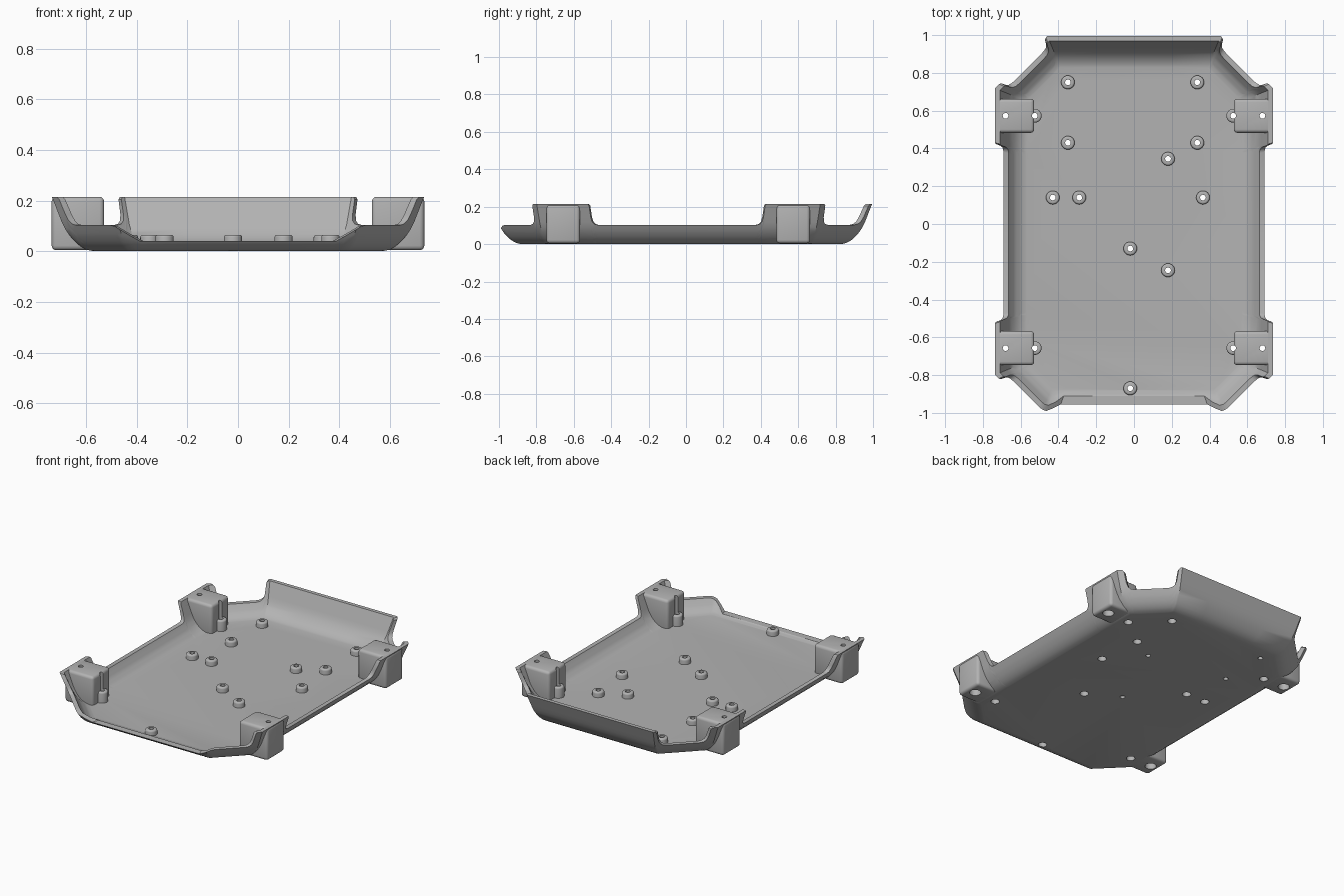
import bpy, bmesh
from mathutils import Vector

cube = bpy.data.objects.get("Cube")
if cube:
    bpy.data.objects.remove(cube, do_unlink=True)

grey = bpy.data.materials.new("plain grey")
grey.use_nodes = True
grey.diffuse_color = (0.45, 0.45, 0.45, 1)
grey.node_tree.nodes["Principled BSDF"].inputs["Base Color"].default_value = grey.diffuse_color


def make_object(name, bm):
    bmesh.ops.recalc_face_normals(bm, faces=bm.faces)
    mesh = bpy.data.meshes.new(name)
    bm.to_mesh(mesh)
    bm.free()
    mesh.materials.append(grey)
    obj = bpy.data.objects.new(name, mesh)
    bpy.context.collection.objects.link(obj)
    return obj


def add_cylinder(bm, x, y, z0, z1, r, sides=24):
    made = bmesh.ops.create_cone(bm, cap_ends=True, segments=sides, radius1=r, radius2=r, depth=z1 - z0)
    bmesh.ops.translate(bm, verts=made["verts"], vec=(x, y, (z0 + z1) / 2))
    return made["verts"]


def interp(table, z):
    for (z0, d0), (z1, d1) in zip(table, table[1:]):
        if z <= z1:
            return d0 + (d1 - d0) * (z - z0) / (z1 - z0)
    return table[-1][1]


# Tray: wall profiles (height, outward flare) swept around a chamfered outline
OUTER = [(0, 0), (0.004, 0.02), (0.012, 0.04), (0.03, 0.066), (0.06, 0.094), (0.1, 0.12), (0.215, 0.165)]
INNER = [(0.03, 0), (0.036, 0.025), (0.06, 0.06), (0.1, 0.092), (0.215, 0.14)]
K = 0.414
LOW, HIGH, FLOOR = 0.103, 0.215, 0.03
corners = [((0, -0.88), (0, -1)), ((0.42, -0.88), (K, -1)), ((0.57, -0.73), (1, -K)),
           ((0.57, 0.65), (1, K)), ((0.39, 0.83), (K, 1)), ((0, 0.83), (0, 1))]


def rise(t, w):
    return [(t, LOW), (t + 0.4 * w, 0.108), (t + 0.65 * w, 0.12), (t + 0.78 * w, 0.145),
            (t + 0.85 * w, 0.205), (t + w, HIGH)]


def fall(t, w):
    return [(2 * t + w - u, h) for u, h in reversed(rise(t, w))]


# Rim heights along each edge, front centre to back centre
rims = [[(0, 0.04), (0.45, 0.04), (0.86, 0.04), (0.93, 0.062)],
        [(0, 0.085), (0.08, 0.098), (0.16, LOW)] + rise(0.77, 0.15),
        [(0, HIGH)] + fall(0.18, 0.026) + [(0.5, LOW)] + rise(0.784, 0.026),
        [(0, HIGH)] + fall(0.08, 0.15) + rise(0.8, 0.17),
        [(0, HIGH), (0.5, HIGH), (1, HIGH)]]

half = []
for (a, b), rim in zip(zip(corners, corners[1:]), rims):
    for t, h in rim:
        half.append((Vector(a[0]).lerp(Vector(b[0]), t), Vector(a[1]).lerp(Vector(b[1]), t), h))
flip = Vector((-1, 1))
outline = half + [(p * flip, d * flip, h) for p, d, h in reversed(half[1:-1])]

bm = bmesh.new()
STEPS = 10
columns = []
for p, d, h in outline:
    col = []
    for k in range(STEPS + 1):
        z = h * (k / STEPS) ** 1.7
        col.append(bm.verts.new((*(p + d * interp(OUTER, z)), z)))
    for k in range(STEPS, -1, -1):
        z = FLOOR + (h - FLOOR) * (k / STEPS) ** 1.7
        col.append(bm.verts.new((*(p + d * interp(INNER, z)), z)))
    columns.append(col)
for i, col in enumerate(columns):
    nxt = columns[(i + 1) % len(columns)]
    for k in range(len(col) - 1):
        bm.faces.new((col[k], nxt[k], nxt[k + 1], col[k + 1]))
bm.faces.new([c[0] for c in columns])
bm.faces.new([c[-1] for c in columns])
parts = [make_object("tray", bm)]

# Corner blocks with rounded edges
post_rows = [(0.573, "back"), (-0.657, "front")]
sides = [(1, "left"), (-1, "right")]
posts = [(s, y, f"{row}_{side}") for y, row in post_rows for s, side in sides]
for s, y, label in posts:
    bm = bmesh.new()
    bmesh.ops.create_cube(bm, size=1)
    bmesh.ops.scale(bm, vec=(0.207, 0.18, 0.211), verts=bm.verts)
    bmesh.ops.translate(bm, vec=(s * 0.632, y, 0.1095), verts=bm.verts)
    bmesh.ops.bevel(bm, geom=bm.edges[:], offset=0.018, segments=3, profile=0.5, affect="EDGES")
    parts.append(make_object("corner_block_" + label, bm))

# Screw bosses: position and whether the underside is counterbored
bosses = [(-0.35, 0.75, 0), (0.335, 0.75, 1), (-0.35, 0.43, 0), (0.335, 0.43, 1),
          (0.18, 0.345, 0), (-0.43, 0.14, 1), (-0.29, 0.14, 1), (0.365, 0.14, 1),
          (-0.02, -0.13, 0), (0.18, -0.245, 1), (-0.02, -0.87, 1)]
side_bosses = [(s * 0.525, y, 1) for s, y, _ in posts]
bm = bmesh.new()
for group, top in ((bosses, 0.065), (side_bosses, 0.1)):
    for x, y, _ in group:
        add_cylinder(bm, x, y, 0.01, top, 0.036)
rims_up = [e for e in bm.edges if all(v.co.z > 0.05 for v in e.verts)]
bmesh.ops.bevel(bm, geom=rims_up, offset=0.01, segments=3, profile=0.5, affect="EDGES")
parts.append(make_object("screw_bosses", bm))

# Cutters: through holes, then wider recesses from below
pins = [(s * 0.68, y) for s, y, _ in posts]
bm = bmesh.new()
for x, y in [b[:2] for b in bosses + side_bosses] + pins:
    add_cylinder(bm, x, y, -0.1, 0.3, 0.015)
holes = make_object("hole_cutter", bm)
bm = bmesh.new()
for x, y, bored in bosses + side_bosses:
    if bored:
        add_cylinder(bm, x, y, -0.1, 0.042, 0.026)
for x, y in pins:
    add_cylinder(bm, x, y, -0.1, 0.12, 0.034)
recesses = make_object("recess_cutter", bm)

for obj in parts:
    bpy.ops.object.select_all(action="DESELECT")
    obj.select_set(True)
    bpy.context.view_layer.objects.active = obj
    for cutter in (holes, recesses):
        mod = obj.modifiers.new("cut", "BOOLEAN")
        mod.operation = "DIFFERENCE"
        mod.solver = "EXACT"
        mod.object = cutter
        bpy.ops.object.modifier_apply(modifier=mod.name)
    bpy.ops.object.shade_smooth_by_angle(angle=0.6)

for cutter in (holes, recesses):
    bpy.data.objects.remove(cutter, do_unlink=True)
